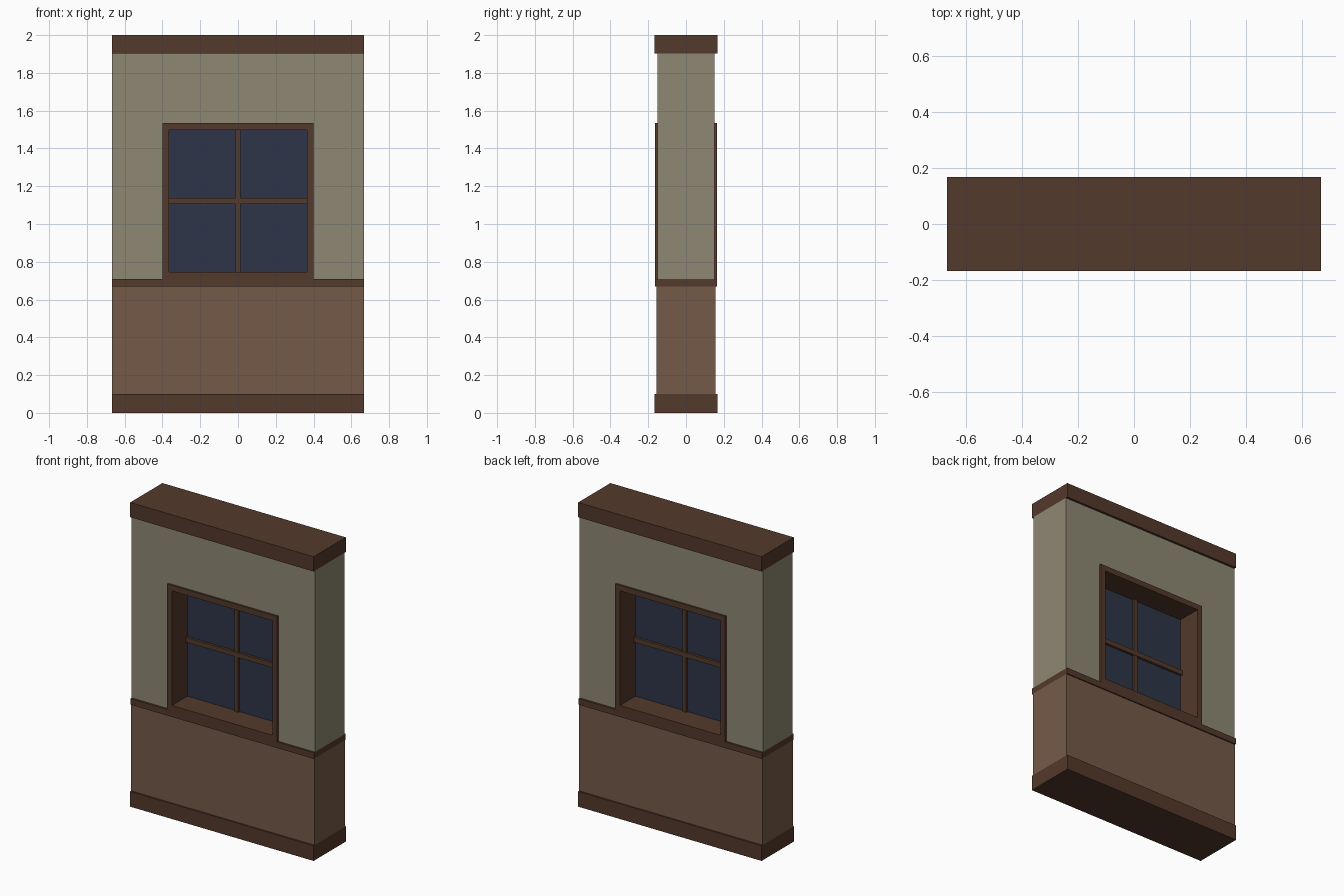
import bpy, bmesh

if "Cube" in bpy.data.objects:
    bpy.data.objects.remove(bpy.data.objects["Cube"])


def material(name, rgb):
    m = bpy.data.materials.new(name)
    m.diffuse_color = (*rgb, 1)
    m.use_nodes = True
    m.node_tree.nodes["Principled BSDF"].inputs["Base Color"].default_value = m.diffuse_color
    return m


WOOD = material("dark wood", (0.088, 0.041, 0.025))
PLASTER = material("beige plaster", (0.270, 0.242, 0.170))
PANEL = material("brown panel", (0.178, 0.102, 0.064))
GLASS = material("dark blue glass", (0.027, 0.036, 0.064))


def prism(name, outline, depth, mat):
    """Extrude an x-z outline symmetrically through the wall thickness."""
    bm = bmesh.new()
    face = bm.faces.new([bm.verts.new((x, -depth, z)) for x, z in outline])
    new = bmesh.ops.extrude_face_region(bm, geom=[face])["geom"]
    verts = [v for v in new if isinstance(v, bmesh.types.BMVert)]
    bmesh.ops.translate(bm, verts=verts, vec=(0, 2 * depth, 0))
    bmesh.ops.recalc_face_normals(bm, faces=bm.faces)
    mesh = bpy.data.meshes.new(name)
    bm.to_mesh(mesh)
    bm.free()
    mesh.materials.append(mat)
    obj = bpy.data.objects.new(name, mesh)
    bpy.context.collection.objects.link(obj)
    return obj


def box(name, x0, x1, z0, z1, depth, mat):
    return prism(name, [(x0, z0), (x1, z0), (x1, z1), (x0, z1)], depth, mat)


W = 0.667            # half width of the wall
OUT, IN = 0.40, 0.365  # half widths of the window frame, outside and inside
Z0, Z1 = 0.745, 1.498  # window opening, bottom and top
TOP = 1.535          # top of the window frame

# Horizontal bands of the wall
box("base_board", -W, W, 0, 0.10, 0.167, WOOD)
box("lower_panel", -W, W, 0.10, 0.67, 0.157, PANEL)
box("chair_rail", -W, W, 0.67, 0.71, 0.165, WOOD)
box("top_beam", -W, W, 1.903, 2.0, 0.167, WOOD)

# Plaster wall, an arch-shaped outline around the window
H = OUT - 0.01
prism("plaster_wall", [(-W, 0.71), (-H, 0.71), (-H, TOP - 0.01), (H, TOP - 0.01),
                       (H, 0.71), (W, 0.71), (W, 1.903), (-W, 1.903)], 0.152, PLASTER)

# Window frame lining the whole opening
box("frame_sill", -IN, IN, 0.71, Z0, 0.165, WOOD)
box("frame_head", -IN, IN, Z1, TOP, 0.165, WOOD)
for side, s in (("left", -1), ("right", 1)):
    a, b = sorted((s * IN, s * OUT))
    box("frame_" + side, a, b, 0.71, TOP, 0.165, WOOD)

# Glass and glazing bars
box("glass_pane", -IN, IN, Z0, Z1, 0.004, GLASS)
box("vertical_bar", -0.014, 0.014, Z0, Z1, 0.018, WOOD)
box("horizontal_bar", -IN, IN, 1.106, 1.138, 0.02, WOOD)
